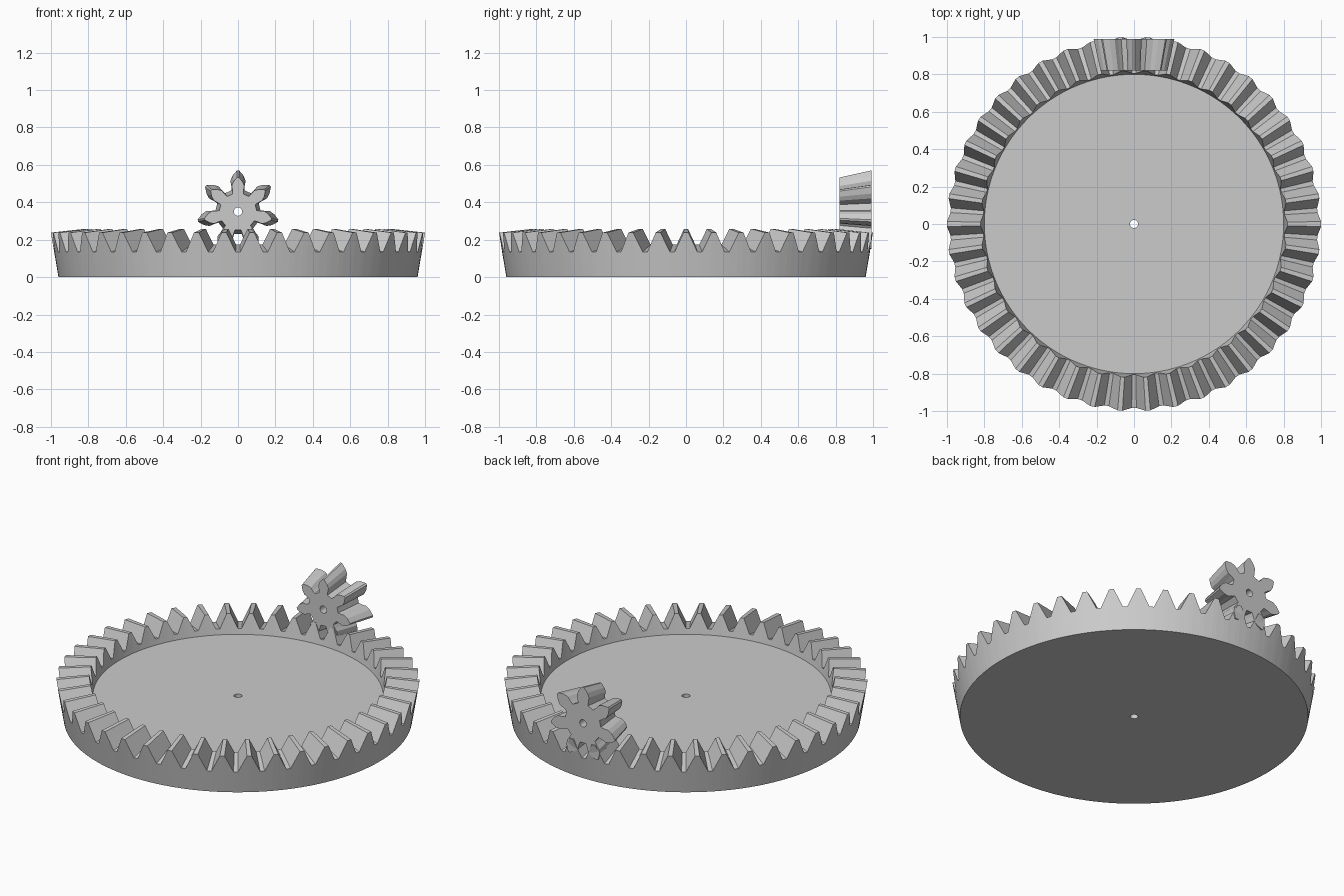
import bpy, bmesh, math

if "Cube" in bpy.data.objects:
    bpy.data.objects.remove(bpy.data.objects["Cube"])

steel = bpy.data.materials.new("grey_steel")
steel.diffuse_color = (0.6, 0.6, 0.6, 1)
steel.use_nodes = True
steel.node_tree.nodes["Principled BSDF"].inputs["Base Color"].default_value = steel.diffuse_color

APEX_Z = 0.35          # both tooth cones meet at this height on the centre axis
RING_TEETH, PINION_TEETH = 42, 7
HOLE = 0.022


def loft(name, columns):
    """Join closed cross-sections into a solid loop."""
    bm = bmesh.new()
    rows = [[bm.verts.new(p) for p in col] for col in columns]
    n = len(rows[0])
    for i, a in enumerate(rows):
        b = rows[(i + 1) % len(rows)]
        for j in range(n):
            k = (j + 1) % n
            bm.faces.new((a[j], b[j], b[k], a[k]))
    bmesh.ops.recalc_face_normals(bm, faces=bm.faces)
    mesh = bpy.data.meshes.new(name)
    bm.to_mesh(mesh)
    bm.free()
    mesh.materials.append(steel)
    obj = bpy.data.objects.new(name, mesh)
    bpy.context.collection.objects.link(obj)
    return obj


# Crown gear: plate with a raised rim of straight-sided teeth
columns = []
tooth = [(-0.062, 0.135), (-0.013, 0.238), (0.013, 0.238), (0.062, 0.135)]
for t in range(RING_TEETH):
    for offset, z in tooth:
        a = 2 * math.pi * t / RING_TEETH + offset
        r = 0.96 + 0.17 * z
        s = 0.82
        section = [(HOLE, 0), (0.96, 0), (r, z),
                   (r * s, APEX_Z + (z - APEX_Z) * s), (0.80, 0.14), (HOLE, 0.14)]
        columns.append([(q * math.cos(a), q * math.sin(a), h) for q, h in section])
loft("crown_gear", columns)

# Pinion: tapered leaf-shaped teeth around a small bored hub
columns = []
leaf = [(-0.034, 0.115), (-0.036, 0.14), (-0.041, 0.165), (-0.03, 0.192), (-0.006, 0.22),
        (0.006, 0.22), (0.03, 0.192), (0.041, 0.165), (0.036, 0.14), (0.034, 0.115)]
for t in range(PINION_TEETH):
    a = 2 * math.pi * t / PINION_TEETH
    for i, (w, r) in enumerate(leaf):
        x = w * math.cos(a) + r * math.sin(a)
        z = r * math.cos(a) - w * math.sin(a)
        b = a + (i - 4.5) / len(leaf) * 2 * math.pi / PINION_TEETH
        hx, hz = HOLE * math.sin(b), HOLE * math.cos(b)
        columns.append([(x, 0.99, APEX_Z + z), (x * 0.83, 0.82, APEX_Z + z * 0.83),
                        (hx, 0.82, APEX_Z + hz), (hx, 0.99, APEX_Z + hz)])
loft("pinion_gear", columns)
